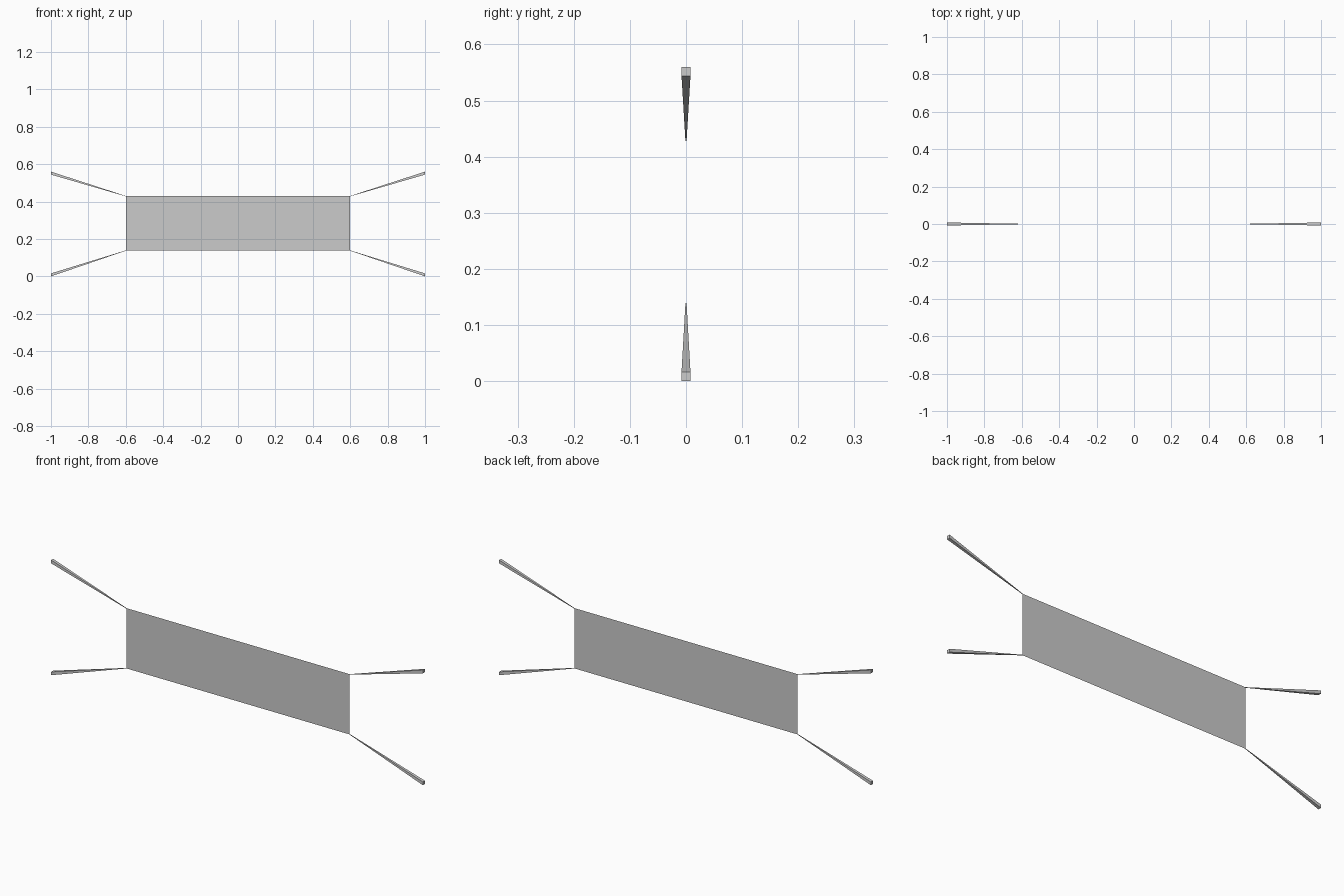
import bpy
import bmesh

if "Cube" in bpy.data.objects:
    bpy.data.objects.remove(bpy.data.objects["Cube"])

PANEL_X, PANEL_LOW, PANEL_HIGH = 0.6, 0.137, 0.43
TIP_X, TOP, TIP_SIZE, ROOT_SIZE = 1.0, 0.56, 0.016, 0.002


def add_object(name, bm):
    bmesh.ops.recalc_face_normals(bm, faces=bm.faces[:])
    mesh = bpy.data.meshes.new(name)
    bm.to_mesh(mesh)
    bm.free()
    obj = bpy.data.objects.new(name, mesh)
    bpy.context.collection.objects.link(obj)
    return obj


def square(bm, x, z, size):
    h = size / 2
    return [bm.verts.new((x, y, z + dz))
            for y, dz in ((-h, -h), (h, -h), (h, h), (-h, h))]


def tapered_strap(name, side, root_z, tip_z):
    # square bar that thins towards the panel corner
    bm = bmesh.new()
    root = square(bm, side * PANEL_X, root_z, ROOT_SIZE)
    tip = square(bm, side * TIP_X, tip_z, TIP_SIZE)
    bm.faces.new(root)
    bm.faces.new(tip)
    for i in range(4):
        j = (i + 1) % 4
        bm.faces.new((root[i], root[j], tip[j], tip[i]))
    return add_object(name, bm)


# Flat cloth panel (a single sheet)
bm = bmesh.new()
bm.faces.new([bm.verts.new((x, 0, z)) for x, z in (
    (-PANEL_X, PANEL_LOW), (PANEL_X, PANEL_LOW),
    (PANEL_X, PANEL_HIGH), (-PANEL_X, PANEL_HIGH))])
add_object("banner_panel", bm)

# Four straps fanning out from the corners
for side, side_name in ((-1, "left"), (1, "right")):
    tapered_strap(f"lower_{side_name}_strap", side,
                  PANEL_LOW + ROOT_SIZE / 2, TIP_SIZE / 2)
    tapered_strap(f"upper_{side_name}_strap", side,
                  PANEL_HIGH - ROOT_SIZE / 2, TOP - TIP_SIZE / 2)
